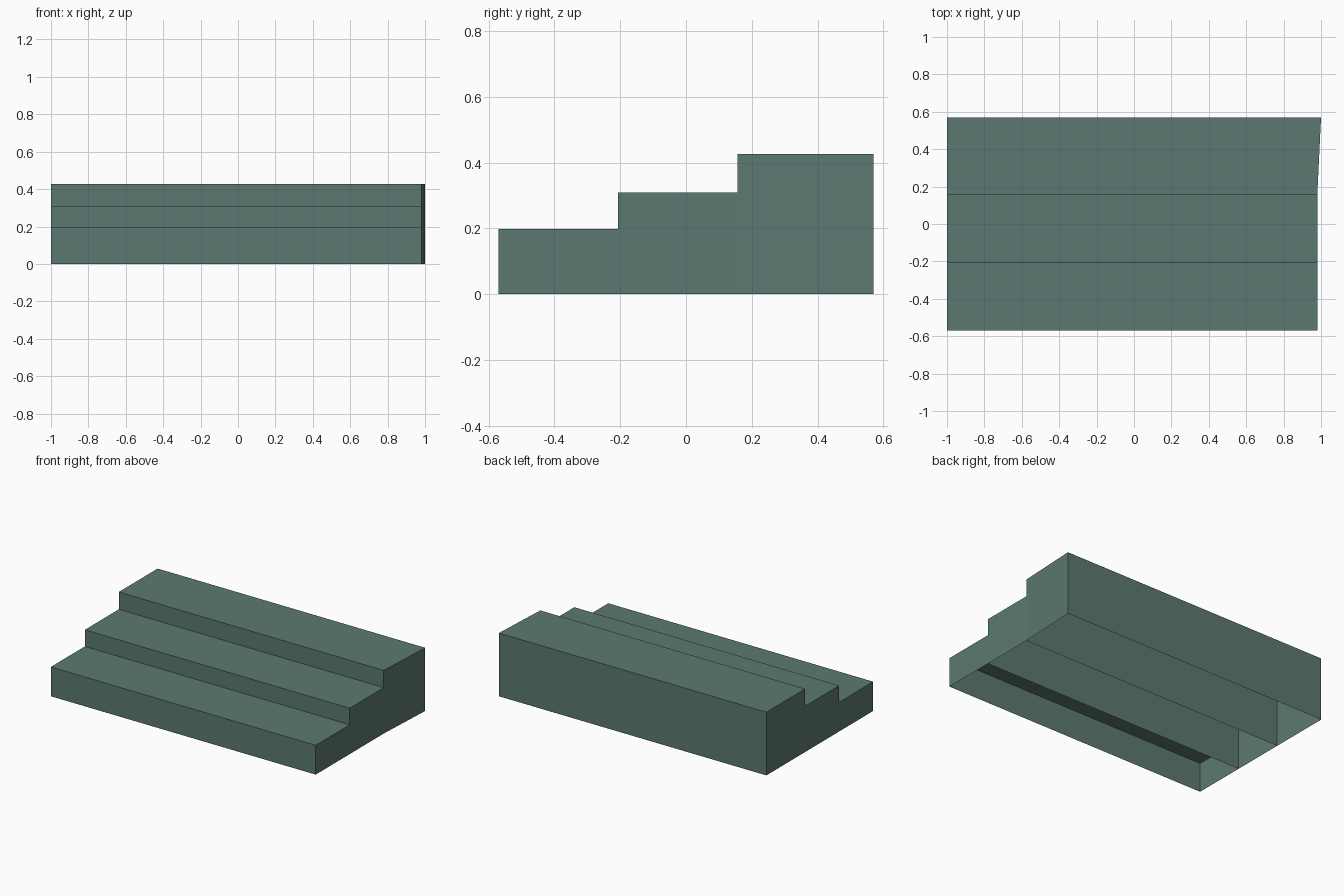
import bpy
import bmesh

if "Cube" in bpy.data.objects:
    bpy.data.objects.remove(bpy.data.objects["Cube"])

# One flat colour for the whole staircase
green = bpy.data.materials.new("grey_green")
green.diffuse_color = (0.107, 0.191, 0.165, 1)
green.use_nodes = True
green.node_tree.nodes["Principled BSDF"].inputs["Base Color"].default_value = green.diffuse_color

LEFT, RIGHT = -1.0, 0.98


def step(name, y0, y1, height, back_right=RIGHT, closed_back=False):
    """Hollow step, open underneath; the next riser closes its back."""
    bm = bmesh.new()
    plan = [(LEFT, y0), (RIGHT, y0), (back_right, y1), (LEFT, y1)]
    low = [bm.verts.new((x, y, 0)) for x, y in plan]
    high = [bm.verts.new((x, y, height)) for x, y in plan]
    bm.faces.new(high)  # tread
    for i in range(4):  # riser, right side, back, left side
        if i == 2 and not closed_back:
            continue
        j = (i + 1) % 4
        bm.faces.new((low[i], low[j], high[j], high[i]))
    mesh = bpy.data.meshes.new(name)
    bm.to_mesh(mesh)
    bm.free()
    mesh.materials.append(green)
    obj = bpy.data.objects.new(name, mesh)
    bpy.context.collection.objects.link(obj)


# Three steps rising to the back; the top one flares out at its right end
step("bottom_step", -0.57, -0.207, 0.198)
step("middle_step", -0.207, 0.156, 0.31)
step("top_step", 0.156, 0.57, 0.427, back_right=1.0, closed_back=True)
